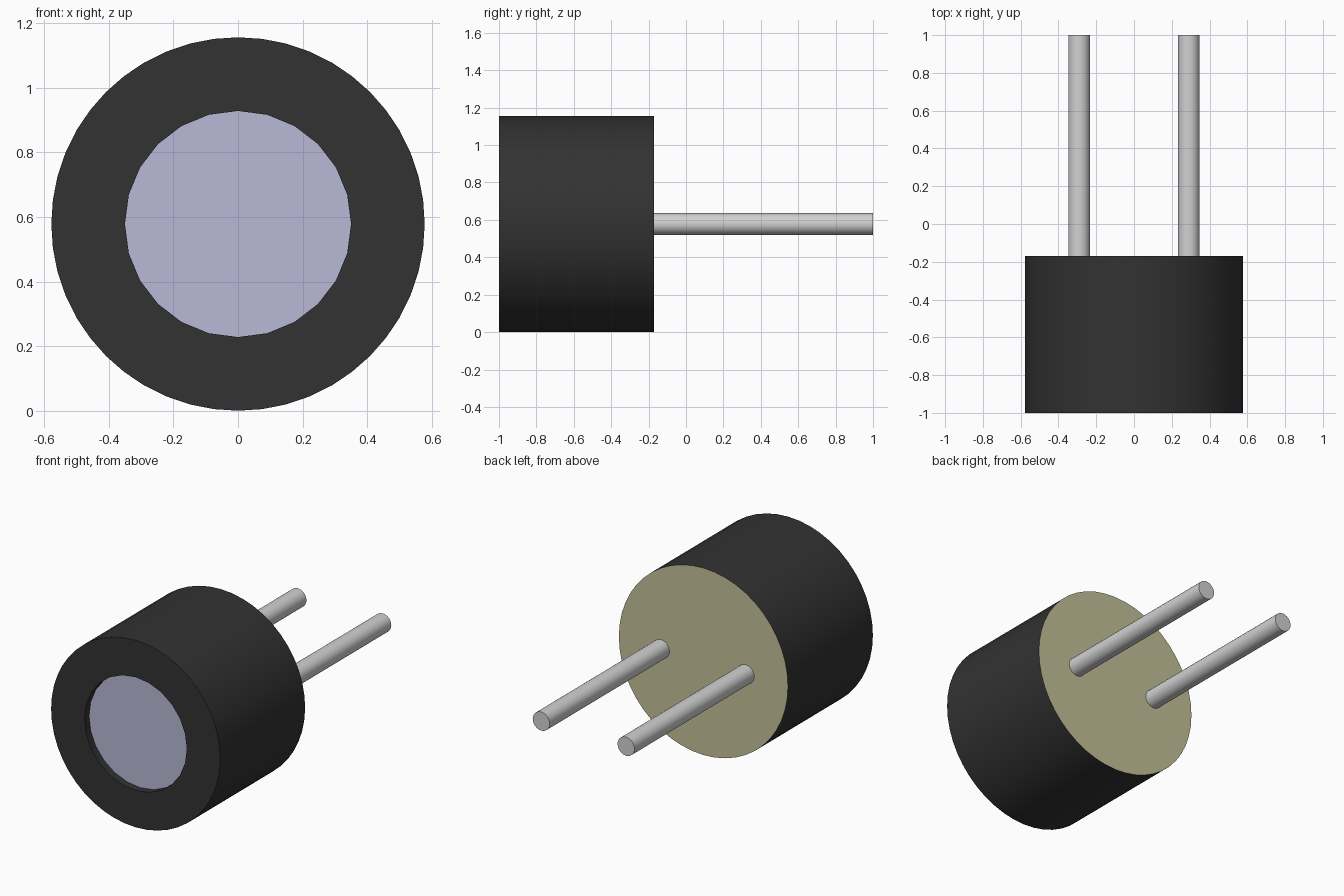
import bpy, bmesh, math

cube = bpy.data.objects.get("Cube")
if cube:
    bpy.data.objects.remove(cube, do_unlink=True)

R, HOLE, PIN_R = 0.578, 0.35, 0.058       # radii
FRONT, BACK, TIP = -1.0, -0.17, 1.0       # y stations
RECESS = 0.045
SIDES = 48


def material(name, rgb, roughness=0.5):
    m = bpy.data.materials.new(name)
    m.use_nodes = True
    m.diffuse_color = (*rgb, 1)
    bsdf = m.node_tree.nodes["Principled BSDF"]
    bsdf.inputs["Base Color"].default_value = (*rgb, 1)
    bsdf.inputs["Roughness"].default_value = roughness
    return m


black = material("black_plastic", (0.032, 0.032, 0.032))
lilac = material("lilac_window", (0.48, 0.48, 0.68))
olive = material("olive_sealant", (0.55, 0.53, 0.31))
grey = material("grey_metal", (0.64, 0.64, 0.64))


def finish(name, bm, mat):
    bmesh.ops.recalc_face_normals(bm, faces=bm.faces)
    me = bpy.data.meshes.new(name)
    bm.to_mesh(me)
    bm.free()
    me.materials.append(mat)
    ob = bpy.data.objects.new(name, me)
    bpy.context.collection.objects.link(ob)
    bpy.ops.object.select_all(action='DESELECT')
    ob.select_set(True)
    bpy.context.view_layer.objects.active = ob
    bpy.ops.object.shade_smooth_by_angle(angle=math.radians(30))
    return ob


def lathe(name, profile, mat, sides, x=0, caps=False):
    """Sweep (radius, y, faceted) points round an axis along y.
    Faceted rings have half as many straight sides."""
    bm = bmesh.new()
    rings = []
    for r, y, faceted in profile:
        ring = []
        for i in range(sides):
            a = math.tau * i / sides
            k = r * math.cos(math.tau / sides) if faceted and i % 2 else r
            ring.append(bm.verts.new((x + k * math.cos(a), y, R + k * math.sin(a))))
        rings.append(ring)
    for p, q in zip(rings, rings[1:]):
        for i in range(sides):
            j = (i + 1) % sides
            bm.faces.new((p[i], p[j], q[j], q[i]))
    if caps:
        bm.faces.new(rings[0])
        bm.faces.new(rings[-1])
    return finish(name, bm, mat)


# Housing: side wall, front rim, hole wall and the floor behind the window
lathe("housing", [(R, BACK, False), (R, FRONT, False), (HOLE, FRONT, True),
                  (HOLE, FRONT + RECESS, True)], black, SIDES)

# Recessed front window
lathe("front_window", [(HOLE, FRONT + RECESS, True),
                       (HOLE, FRONT + RECESS + 0.02, True)], lilac, SIDES, caps=True)

# Sealed back, flush with the housing's end
lathe("back_seal", [(R - 0.002, BACK - 0.02, False), (R, BACK, False)],
      olive, SIDES, caps=True)

# Two pins
for name, x in (("left_pin", 0.29), ("right_pin", -0.29)):
    lathe(name, [(PIN_R, BACK - 0.01, False), (PIN_R, TIP, False)],
          grey, 24, x=x, caps=True)
